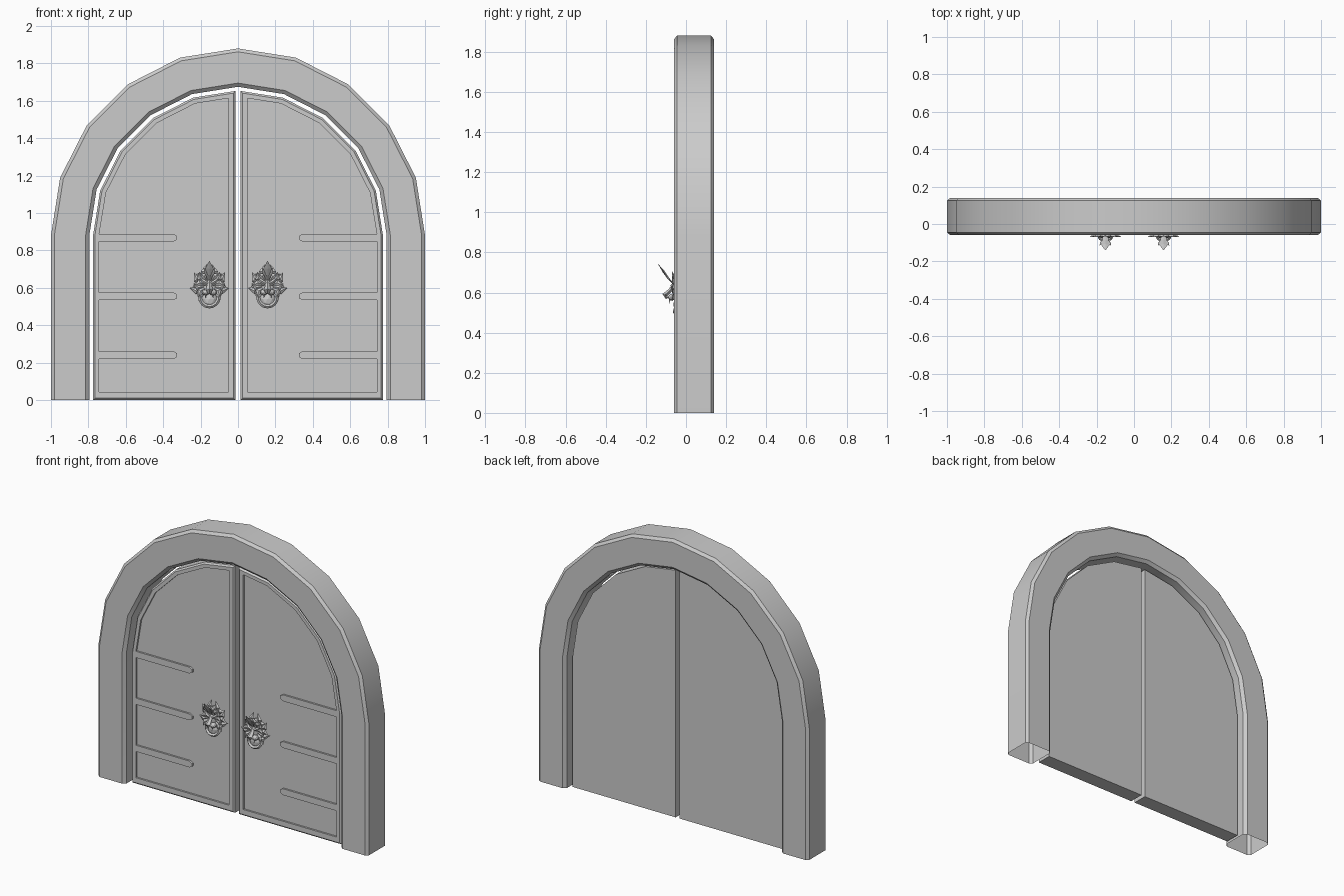
import bpy, bmesh
from math import cos, sin, pi, radians
from mathutils import Vector, Matrix

if "Cube" in bpy.data.objects:
    bpy.data.objects.remove(bpy.data.objects["Cube"])

SPRING = 0.88          # height where the arch begins
STEP = radians(18)


def new_object(name, bm):
    bmesh.ops.recalc_face_normals(bm, faces=bm.faces)
    me = bpy.data.meshes.new(name)
    bm.to_mesh(me)
    bm.free()
    ob = bpy.data.objects.new(name, me)
    bpy.context.collection.objects.link(ob)
    return ob


def loft(bm, rings, first=True, last=True):
    """Skin closed rings of equal length; returns the rings of vertices."""
    vs = [[bm.verts.new(p) for p in r] for r in rings]
    n = len(vs[0])
    for a, b in zip(vs, vs[1:]):
        for i in range(n):
            bm.faces.new((a[i], a[(i + 1) % n], b[(i + 1) % n], b[i]))
    if first:
        bm.faces.new(vs[0])
    if last:
        bm.faces.new(vs[-1])
    return vs


# Stone arch: chamfered section swept up one leg, over and down, open feet
section = [(1.0, -0.045), (1.0, 0.125), (0.982, 0.14), (0.815, 0.14),
           (0.795, 0.122), (0.795, -0.042), (0.815, -0.06), (0.982, -0.06)]
rings = [[(r, y, 0) for r, y in section]]
for i in range(11):
    a = i * STEP
    rings.append([(r * cos(a), y, SPRING + r * sin(a)) for r, y in section])
rings.append([(-r, y, 0) for r, y in section])
bm = bmesh.new()
loft(bm, rings, False, False)
arch = new_object("arch_frame", bm)
bpy.context.view_layer.objects.active = arch
arch.select_set(True)
bpy.ops.object.shade_smooth_by_angle(angle=radians(30))


def leaf_outline(r, x0, z0, straps=()):
    """Half-arch outline of a door leaf, with optional strap notches."""
    pts = [(x0, z0), (r, z0)]
    for c in straps:
        pts += [(r, c - .021), (.345, c - .021), (.325, c - .009),
                (.325, c + .009), (.345, c + .021), (r, c + .021)]
    pts += [(r * cos(i * STEP), SPRING + r * sin(i * STEP))
            for i in range(1 if straps else 0, 5)]
    x, z = pts[-1]
    pts.append((x0, SPRING + r - (SPRING + r - z) * x0 / x))
    return pts


# Door leaves: chamfered slab, panel recessed around raised rim and straps
for side, label in ((-1, "left"), (1, "right")):
    def layers(items):
        return [[(side * x, y, z) for x, z in o] for o, y in items]
    full = leaf_outline(.775, .014, 0)
    panel = leaf_outline(.742, .052, .044, (.24, .555, .868))
    bm = bmesh.new()
    slab = loft(bm, layers([(leaf_outline(.765, .024, .01), -.02),
                            (full, -.01), (full, .09)]), first=False)
    recess = loft(bm, layers([(panel, -.02), (panel, -.008)]), first=False)
    edges = [bm.edges.get((v[i - 1], v[i]))
             for v in (slab[0], recess[0]) for i in range(len(v))]
    bmesh.ops.triangle_fill(bm, edges=edges, use_beauty=True,
                            use_dissolve=False, normal=(0, -1, 0))
    new_object(label + "_door", bm)


def spike(bm, pts, radii, flat=0.5, mirror=False):
    """Diamond-section tapered strand through points."""
    for s in ((1, -1) if mirror else (1,)):
        p = [Vector((s * x, y, z)) for x, y, z in pts]
        rings = []
        for i, c in enumerate(p):
            d = (p[min(i + 1, len(p) - 1)] - p[max(i - 1, 0)]).normalized()
            w = d.cross(Vector((0, 1, 0)))
            w = w.normalized() if w.length > .1 else Vector((1, 0, 0))
            u = w.cross(d)
            r = radii[i]
            rings.append([c + w * r, c + u * r * flat, c - w * r, c - u * r * flat])
        loft(bm, rings)


# Beast-head handle, modelled around x = 0
bm = bmesh.new()
for loc, size in (((0, -.025, .61), (.055, .04, .075)),       # skull
                  ((0, -.035, .54), (.043, .028, .046)),      # jaw
                  ((.019, -.07, .577), (.021, .02, .017)),    # cheeks
                  ((-.019, -.07, .577), (.021, .02, .017)),
                  ((.024, -.059, .618), (.010, .008, .007)),  # eyes
                  ((-.024, -.059, .618), (.010, .008, .007))):
    m = Matrix.Translation(loc) @ Matrix.Diagonal((*size, 1))
    bmesh.ops.create_icosphere(bm, subdivisions=2, radius=1, matrix=m)
# snout bridge and nose
spike(bm, [(0, -.055, .645), (0, -.08, .61), (0, -.105, .588), (0, -.095, .57)],
      [.010, .014, .019, .008], .7)
# brows
spike(bm, [(.006, -.07, .622), (.03, -.07, .635), (.062, -.055, .66)],
      [.006, .010, .001], .7, True)
# jaw rim
rim = [(.05 * cos(a), -.045 - .012 * sin(a), .55 - .05 * sin(a))
       for a in (pi * i / 8 for i in range(9))]
spike(bm, rim, [.010] * 9, .9)
# fangs
spike(bm, [(.02, -.08, .572), (.02, -.082, .545)], [.006, .001], .8, True)
# forehead plume leaning outwards, with two side barbs
spike(bm, [(0, -.06, .64), (0, -.088, .67), (0, -.112, .705), (0, -.14, .743)],
      [.012, .018, .022, .001], .25)
spike(bm, [(.008, -.085, .665), (.02, -.098, .682), (.03, -.115, .708)],
      [.008, .009, .001], .3, True)
# mane: back row of curled locks, then a shorter front row
for k in range(6):
    for row, (length, y, off) in enumerate(((.100, -.028, 0), (.082, -.05, 12))):
        a = radians(-42 + off + 22 * k)
        bend = a + radians(14 if k % 2 else -12)
        L = length * (1.04 if k % 2 else .94)

        def at(t, ang, yy):
            return (L * t * cos(ang), yy, .612 + L * 1.1 * t * sin(ang))
        spike(bm, [at(.35, a, y), at(.72, a, y - .012), at(1, bend, y - .008 - .012 * row)],
              [.014, .018, .001], .5, True)
left = new_object("left_handle", bm)
left.location.x = -.153
right = left.copy()
right.name = "right_handle"
right.location.x = .158
bpy.context.collection.objects.link(right)
